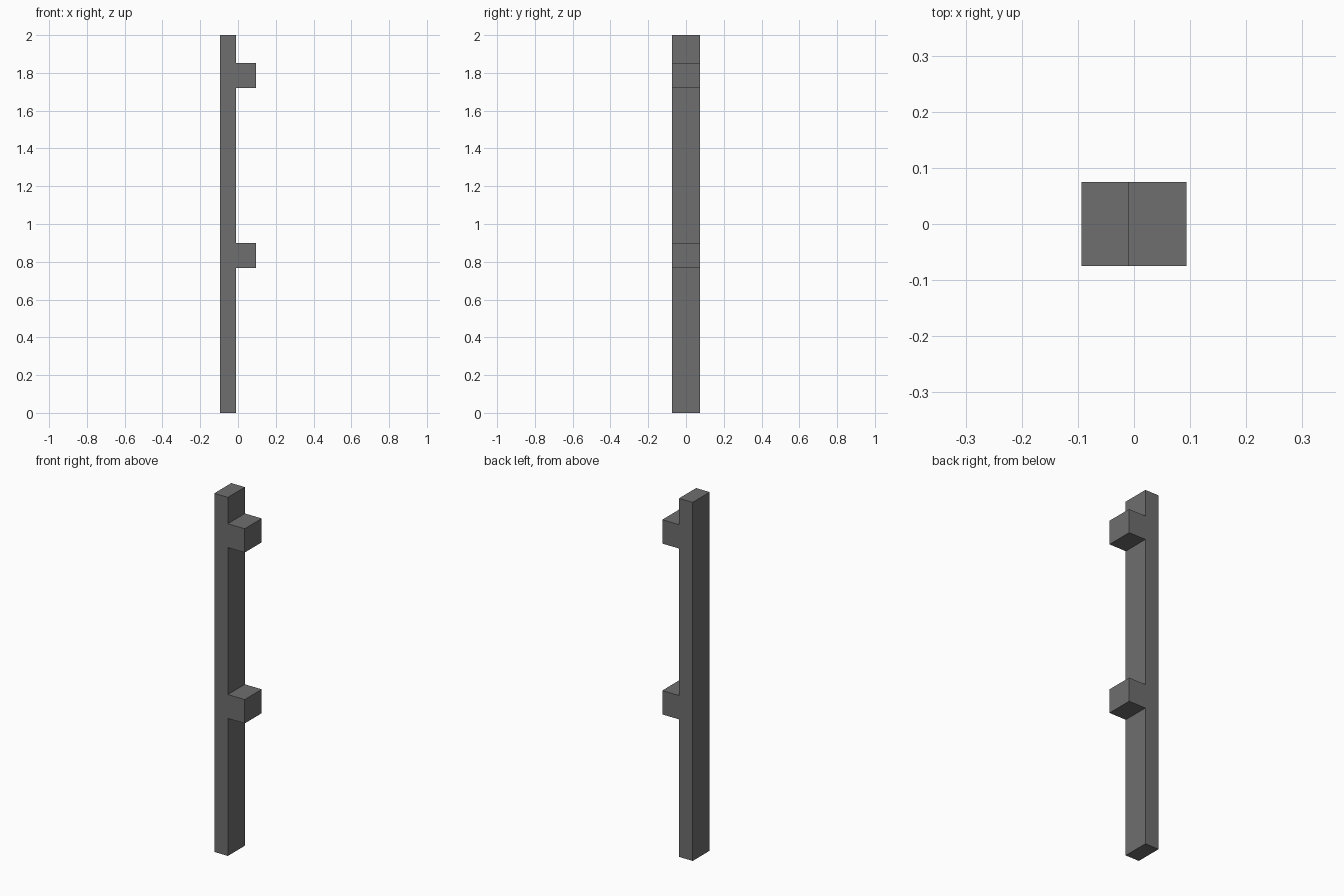
import bpy, bmesh

if "Cube" in bpy.data.objects:
    bpy.data.objects.remove(bpy.data.objects["Cube"])

# Main dimensions
BACK, FACE, TIP = -0.094, -0.01, 0.094   # x of post back, post face, peg tip
HALF_DEPTH = 0.075
HEIGHT = 2.0
PEGS = [(0.767, 0.9), (1.72, 1.853)]     # bottom and top of each peg

# Single dark grey
grey = bpy.data.materials.new("dark_grey")
grey.diffuse_color = (0.156, 0.156, 0.156, 1.0)
grey.use_nodes = True
grey.node_tree.nodes["Principled BSDF"].inputs["Base Color"].default_value = grey.diffuse_color

# Side profile: straight post with two square pegs
profile = [(BACK, 0.0), (FACE, 0.0)]
for low, high in PEGS:
    profile += [(FACE, low), (TIP, low), (TIP, high), (FACE, high)]
profile += [(FACE, HEIGHT), (BACK, HEIGHT)]

# Extrude the profile through the depth
bm = bmesh.new()
face = bm.faces.new([bm.verts.new((x, -HALF_DEPTH, z)) for x, z in profile])
extruded = bmesh.ops.extrude_face_region(bm, geom=[face], use_keep_orig=True)
moved = [v for v in extruded["geom"] if isinstance(v, bmesh.types.BMVert)]
bmesh.ops.translate(bm, verts=moved, vec=(0, 2 * HALF_DEPTH, 0))
bmesh.ops.recalc_face_normals(bm, faces=bm.faces)

mesh = bpy.data.meshes.new("pegged_post")
bm.to_mesh(mesh)
bm.free()
mesh.materials.append(grey)
post = bpy.data.objects.new("pegged_post", mesh)
bpy.context.collection.objects.link(post)
